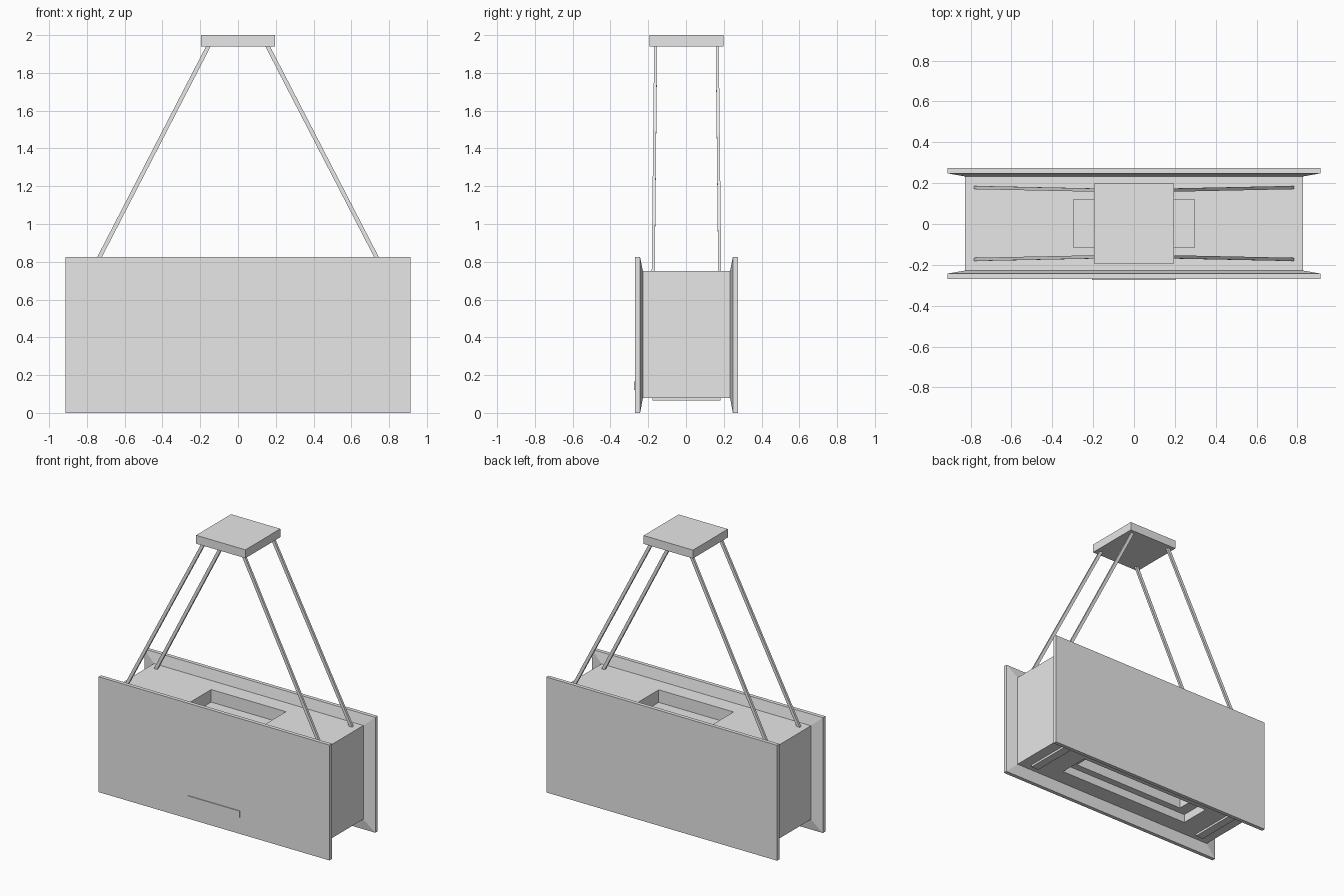
import bpy
import bmesh
from mathutils import Vector, Matrix

cube = bpy.data.objects.get("Cube")
if cube:
    bpy.data.objects.remove(cube, do_unlink=True)

grey = bpy.data.materials.new("light_grey")
grey.use_nodes = True
grey.diffuse_color = (0.8, 0.8, 0.8, 1)
grey.node_tree.nodes["Principled BSDF"].inputs["Base Color"].default_value = (0.8, 0.8, 0.8, 1)

CY = 0.0025            # middle of the unit in depth
BOX_X, BOX_LOW, BOX_TOP = 0.828, 0.08, 0.75
PANEL_X, PANEL_TOP = 0.913, 0.825


def finish(name, bm):
    bmesh.ops.recalc_face_normals(bm, faces=bm.faces)
    mesh = bpy.data.meshes.new(name)
    bm.to_mesh(mesh)
    bm.free()
    mesh.materials.append(grey)
    obj = bpy.data.objects.new(name, mesh)
    bpy.context.collection.objects.link(obj)
    return obj


def box(name, low, high):
    low, high = Vector(low), Vector(high)
    bm = bmesh.new()
    bmesh.ops.create_cube(bm, size=1)
    bmesh.ops.scale(bm, vec=high - low, verts=bm.verts)
    bmesh.ops.translate(bm, vec=(low + high) / 2, verts=bm.verts)
    return finish(name, bm)


def cut(target, cutter):
    mod = target.modifiers.new("recess", 'BOOLEAN')
    mod.operation = 'DIFFERENCE'
    mod.solver = 'EXACT'
    mod.object = cutter
    bpy.context.view_layer.objects.active = target
    bpy.ops.object.modifier_apply(modifier=mod.name)
    bpy.data.objects.remove(cutter, do_unlink=True)


def panel(name, side):
    # Flat slab whose inner side slopes in to the housing outline
    sections = [(0.2725, PANEL_X, 0, PANEL_TOP),
                (0.2455, PANEL_X, 0, PANEL_TOP),
                (0.2305, BOX_X, BOX_LOW, BOX_TOP)]
    bm = bmesh.new()
    loops = []
    for y, w, z0, z1 in sections:
        corners = [(-w, z0), (w, z0), (w, z1), (-w, z1)]
        loops.append([bm.verts.new((x, CY + side * y, z)) for x, z in corners])
    for a, b in zip(loops, loops[1:]):
        for i in range(4):
            j = (i + 1) % 4
            bm.faces.new((a[i], a[j], b[j], b[i]))
    bm.faces.new(loops[0])
    bm.faces.new(loops[-1])
    return finish(name, bm)


def rod(name, start, end):
    # Slim rectangular bar between two points
    start, end = Vector(start), Vector(end)
    axis = (end - start).normalized()
    across = Vector((0, 1, 0)).cross(axis).normalized()
    depth = axis.cross(across)
    turn = Matrix((across, depth, axis)).transposed()
    bm = bmesh.new()
    bmesh.ops.create_cube(bm, size=1)
    bmesh.ops.scale(bm, vec=(0.022, 0.016, (end - start).length), verts=bm.verts)
    bmesh.ops.transform(bm, matrix=turn.to_4x4(), verts=bm.verts)
    bmesh.ops.translate(bm, vec=(start + end) / 2, verts=bm.verts)
    return finish(name, bm)


# Housing with a top well and a stepped recess underneath
housing = box("housing", (-BOX_X, CY - 0.231, BOX_LOW), (BOX_X, CY + 0.231, BOX_TOP))
for w, d, z0, z1 in [(0.296, 0.117, BOX_TOP - 0.09, 0.8),
                     (0.53, 0.11, 0, BOX_LOW + 0.06),
                     (0.45, 0.06, 0, BOX_LOW + 0.13)]:
    cut(housing, box("cutter", (-w, CY - d, z0), (w, CY + d, z1)))

# Front and back panels
panel("front_panel", -1)
panel("back_panel", 1)

# Thin plate low on the front panel
box("front_plate", (-0.205, -0.275, 0.12), (0.205, -0.268, 0.165))

# Underside bars and hanging rods
for side, word in ((1, "left"), (-1, "right")):
    x = 0.72 * side
    box(word + "_underside_bar", (x - 0.03, CY - 0.18, 0.065), (x + 0.03, CY + 0.18, 0.085))
    for dy, place in ((-1, "front"), (1, "back")):
        rod(f"{place}_{word}_rod",
            (0.777 * side, CY + 0.176 * dy, 0.74),
            (0.152 * side, CY + 0.163 * dy, 1.95))

# Ceiling mount
box("ceiling_mount", (-0.195, CY - 0.197, 1.94), (0.195, CY + 0.197, 2.0))
